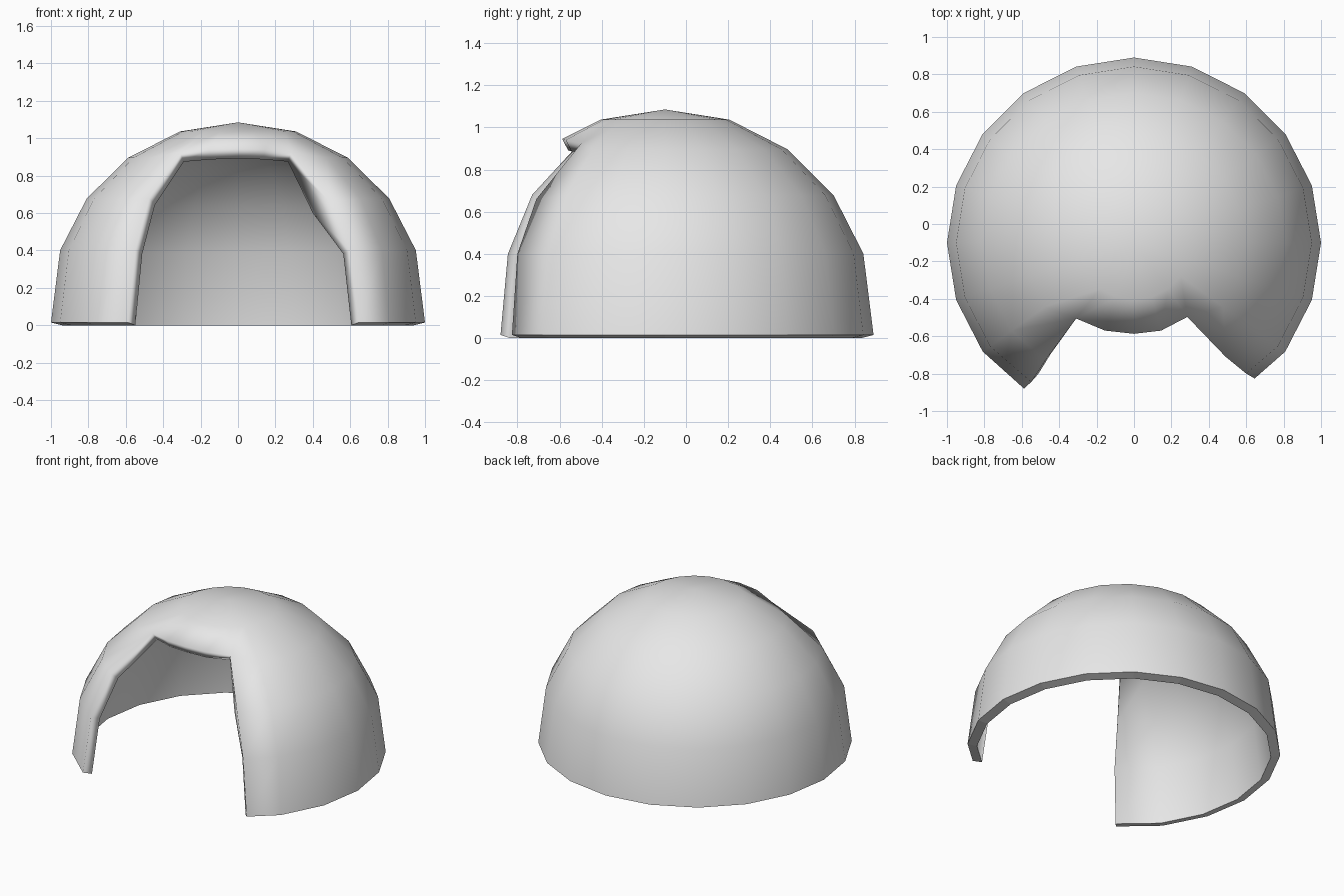
import bpy, bmesh
from math import sin, cos, radians
from mathutils import Vector

if "Cube" in bpy.data.objects:
    bpy.data.objects.remove(bpy.data.objects["Cube"], do_unlink=True)

SEGMENTS, RADIUS, THICKNESS, BASE = 20, 0.99, 0.06, 0.015
STEP = 360 / SEGMENTS
CENTRE = Vector((0, -0.1, 0.095))

# Doorway outline: two side edges (bottom to top) and the lip over the opening
RIGHT_EDGE = [(-0.588, -0.88, BASE), (-0.55, -0.845, 0.4), (-0.475, -0.73, 0.68)]
LEFT_EDGE = [(0.645, -0.826, BASE), (0.6, -0.8, 0.4), (0.49, -0.71, 0.66)]
LIP = [(-0.31, -0.505, 0.925), (-0.155, -0.57, 0.94), (0, -0.587, 0.945),
       (0.145, -0.57, 0.94), (0.285, -0.497, 0.925)]
FIRST, LAST = 13, 17      # columns at the sides of the doorway


def dome_point(col, ring):
    """Point on the dome, pulled onto the doorway outline where they meet."""
    if FIRST <= col <= LAST:
        if ring == 3:
            return Vector(LIP[col - FIRST])
        if ring < 3 and col in (FIRST, LAST):
            return Vector((RIGHT_EDGE if col == FIRST else LEFT_EDGE)[ring])
    a, e = radians(col * STEP), radians(ring * STEP)
    p = CENTRE + Vector((cos(a) * cos(e) * 1.01, sin(a) * cos(e), sin(e))) * RADIUS
    if ring == 0:
        p.z = BASE
    return p


bm = bmesh.new()

# Outer skin
grid = {}
for ring in range(5):
    for col in range(SEGMENTS):
        if ring >= 3 or not FIRST < col < LAST:
            grid[col, ring] = bm.verts.new(dome_point(col, ring))
pole = bm.verts.new(CENTRE + Vector((0, 0, RADIUS)))
for col in range(SEGMENTS):
    nxt = (col + 1) % SEGMENTS
    for ring in range(4):
        if ring >= 3 or not FIRST <= col < LAST:
            bm.faces.new((grid[col, ring], grid[nxt, ring],
                          grid[nxt, ring + 1], grid[col, ring + 1]))
    bm.faces.new((grid[col, 4], grid[nxt, 4], pole))
bm.normal_update()

# Inner skin, offset along the normals and standing on the ground
outer_faces = list(bm.faces)
rim = [(e.link_loops[0].vert, e.link_loops[0].link_loop_next.vert)
       for e in bm.edges if e.is_boundary]
inner = {v: bm.verts.new(v.co - v.normal * THICKNESS) for v in list(bm.verts)}
for col in range(SEGMENTS):
    if (col, 0) in grid:
        inner[grid[col, 0]].co.z = 0
# Small fold inside the left doorway edge
inner[grid[LAST, 2]].co = (0.4, -0.61, 0.6)
for f in outer_faces:
    bm.faces.new([inner[v] for v in reversed(f.verts)])

# Rim joining both skins
for a, b in rim:
    bm.faces.new((b, a, inner[a], inner[b]))

# Smooth surface with a crisp foot
for f in bm.faces:
    f.smooth = True
for e in bm.edges:
    e.smooth = not all(v.co.z < 0.03 for v in e.verts)

mesh = bpy.data.meshes.new("dome_shell")
bm.to_mesh(mesh)
bm.free()
dome = bpy.data.objects.new("dome_shell", mesh)
bpy.context.collection.objects.link(dome)

grey = bpy.data.materials.new("light_grey")
grey.use_nodes = True
colour = (0.8, 0.8, 0.8, 1)
grey.diffuse_color = colour
grey.node_tree.nodes["Principled BSDF"].inputs["Base Color"].default_value = colour
mesh.materials.append(grey)
